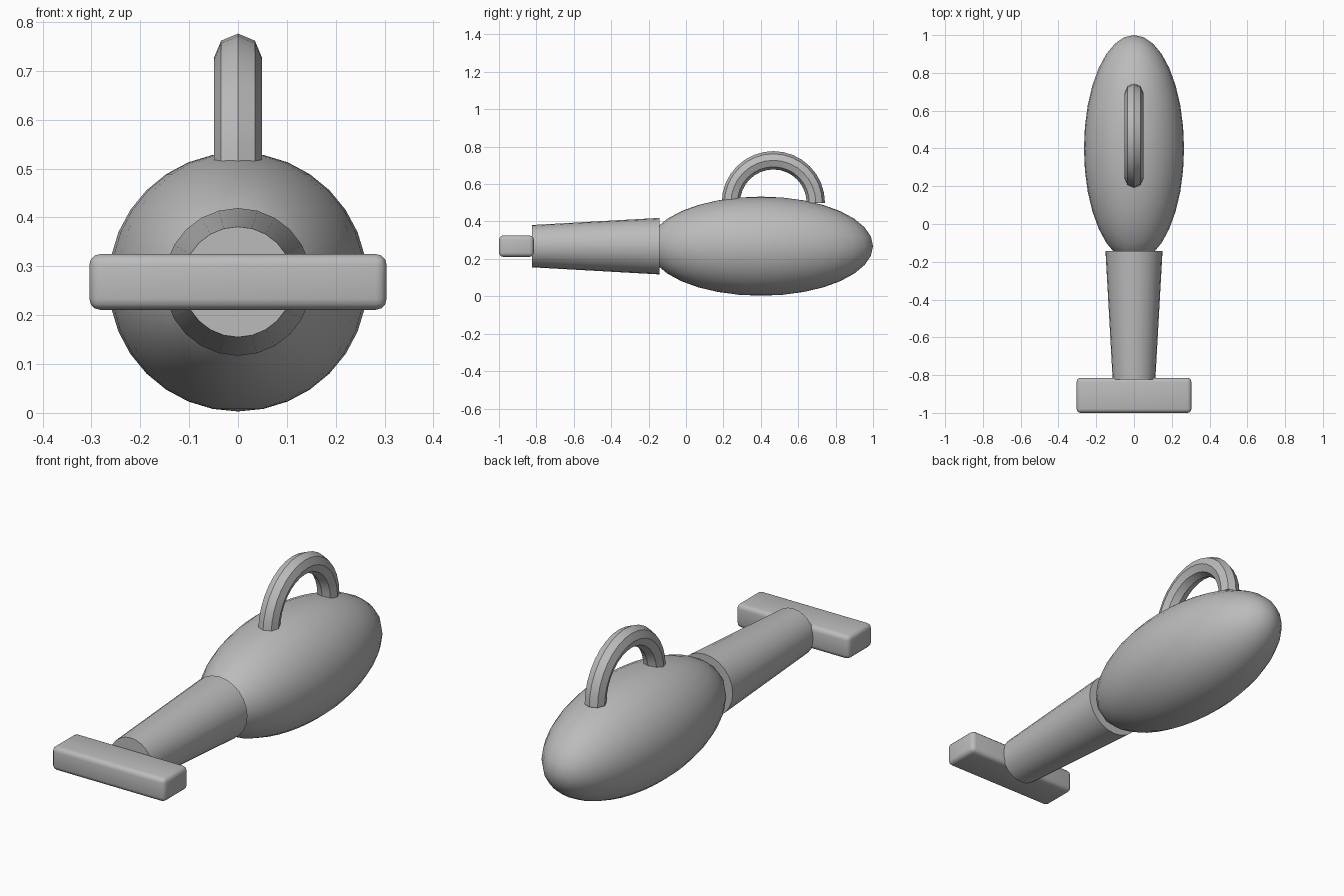
import bpy, bmesh, math
from mathutils import Matrix

if "Cube" in bpy.data.objects:
    bpy.data.objects.remove(bpy.data.objects["Cube"])

AXIS_Z = 0.268  # height of the main axis

grey = bpy.data.materials.new("plain_grey")
grey.use_nodes = True
COLOUR = (0.5, 0.5, 0.5, 1)
grey.diffuse_color = COLOUR
grey.node_tree.nodes["Principled BSDF"].inputs["Base Color"].default_value = COLOUR


def finish(name, bm):
    """Turn a bmesh into a smooth-shaded object with sharp edges kept."""
    bmesh.ops.recalc_face_normals(bm, faces=bm.faces)
    mesh = bpy.data.meshes.new(name)
    bm.to_mesh(mesh)
    bm.free()
    mesh.materials.append(grey)
    obj = bpy.data.objects.new(name, mesh)
    bpy.context.collection.objects.link(obj)
    bpy.ops.object.select_all(action="DESELECT")
    obj.select_set(True)
    bpy.context.view_layer.objects.active = obj
    bpy.ops.object.shade_smooth_by_angle(angle=math.radians(40))
    return obj


# Egg-shaped body, long along y
bm = bmesh.new()
bmesh.ops.create_uvsphere(bm, u_segments=32, v_segments=16, radius=1)
bmesh.ops.transform(bm, verts=bm.verts, matrix=Matrix.Translation((0, 0.4, AXIS_Z))
                    @ Matrix.Diagonal((0.265, 0.6, 0.265, 1)))
finish("body", bm)

# Tapered neck, narrow towards the front
bm = bmesh.new()
bmesh.ops.create_cone(bm, cap_ends=True, segments=24, radius1=0.151, radius2=0.113,
                      depth=0.68)
bmesh.ops.transform(bm, verts=bm.verts, matrix=Matrix.Translation((0, -0.483, AXIS_Z))
                    @ Matrix.Rotation(math.pi / 2, 4, "X"))
finish("neck", bm)

# Rounded cross bar at the front
bm = bmesh.new()
bmesh.ops.create_cube(bm, size=1)
bmesh.ops.transform(bm, verts=bm.verts, matrix=Matrix.Translation((0, -0.907, AXIS_Z))
                    @ Matrix.Diagonal((0.608, 0.186, 0.114, 1)))
bmesh.ops.bevel(bm, geom=bm.edges[:], offset=0.022, segments=3, profile=0.5,
                affect="EDGES")
finish("cross_bar", bm)

# Half-ring handle: an eight-sided section spun over the body
bm = bmesh.new()
ring = bmesh.ops.create_circle(bm, cap_ends=True, segments=8, radius=0.049,
                               matrix=Matrix.Translation((0, 0.24, 0.5)))
bmesh.ops.spin(bm, geom=bm.faces[:] + bm.edges[:] + bm.verts[:], cent=(0, 0.467, 0.5),
               axis=(-1, 0, 0), angle=math.pi, steps=16)
handle = finish("handle", bm)
